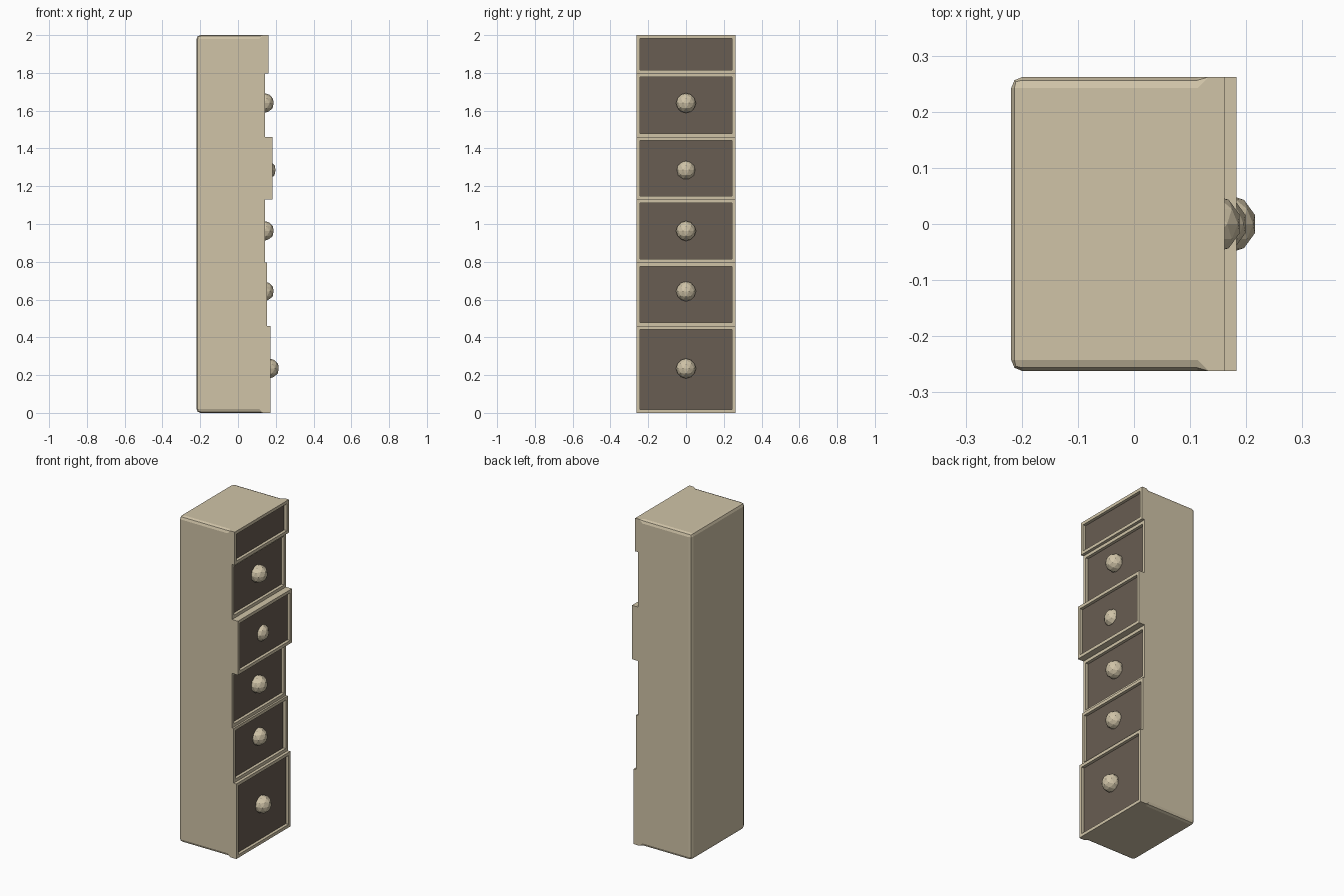
import bpy, bmesh
from mathutils import Vector

if "Cube" in bpy.data.objects:
    bpy.data.objects.remove(bpy.data.objects["Cube"])

HY, BACK, FRONT, H, BEV = 0.262, -0.219, 0.133, 2.0, 0.02


def material(name, color):
    m = bpy.data.materials.new(name)
    m.diffuse_color = (*color, 1)
    m.use_nodes = True
    m.node_tree.nodes["Principled BSDF"].inputs["Base Color"].default_value = m.diffuse_color
    return m


cream = material("cream_wood", (0.63, 0.55, 0.39))
brown = material("dark_wood", (0.14, 0.11, 0.085))


def finish(bm, name, mats):
    bmesh.ops.recalc_face_normals(bm, faces=bm.faces)
    me = bpy.data.meshes.new(name)
    bm.to_mesh(me)
    bm.free()
    for m in mats:
        me.materials.append(m)
    ob = bpy.data.objects.new(name, me)
    bpy.context.collection.objects.link(ob)
    return ob


def box(x0, x1, y0, y1, z0, z1):
    bm = bmesh.new()
    bmesh.ops.create_cube(bm, size=1)
    bmesh.ops.scale(bm, vec=(x1 - x0, y1 - y0, z1 - z0), verts=bm.verts)
    bmesh.ops.translate(bm, vec=((x0 + x1) / 2, (y0 + y1) / 2, (z0 + z1) / 2), verts=bm.verts)
    return bm


def face_along_x(bm, sign):
    return max(bm.faces, key=lambda f: f.calc_center_median().x * sign)


# Cabinet shell: rounded edges, open front
bm = box(BACK, FRONT - 0.02, -HY, HY, 0, H)
front_edges = set(face_along_x(bm, 1).edges)
bmesh.ops.delete(bm, geom=[face_along_x(bm, 1)], context='FACES_ONLY')
bmesh.ops.bevel(bm, geom=[e for e in bm.edges if e not in front_edges],
                offset=BEV, segments=2, profile=0.5, affect='EDGES')

# Rounded edges run out to square corners at the front
rim = [e for e in bm.edges if e.is_boundary]
ext = bmesh.ops.extrude_edge_only(bm, edges=rim)
for v in [g for g in ext["geom"] if isinstance(g, bmesh.types.BMVert)]:
    v.co = Vector((FRONT, HY if v.co.y > 0 else -HY, H if v.co.z > H / 2 else 0))
bmesh.ops.remove_doubles(bm, verts=bm.verts, dist=1e-5)
finish(bm, "cabinet_body", [cream])

# Drawers: bottom z, top z, front x, knob z, knob centre x
drawers = [
    (0.0, 0.46, 0.172, 0.235, 0.165),
    (0.46, 0.795, 0.154, 0.643, 0.138),
    (0.795, 1.13, 0.143, 0.963, 0.138),
    (1.13, 1.46, 0.183, 1.285, 0.148),
    (1.46, 1.797, 0.143, 1.64, 0.138),
    (1.797, 2.0, 0.161, None, None),
]
for i, (z0, z1, x, kz, kx) in enumerate(drawers, 1):
    # Drawer front with recessed dark panel
    bm = box(FRONT - 0.001, x, -HY, HY, z0, z1)
    bmesh.ops.delete(bm, geom=[face_along_x(bm, -1)], context='FACES_ONLY')
    panel = face_along_x(bm, 1)
    bmesh.ops.inset_region(bm, faces=[panel], thickness=0.027)
    panel = bmesh.ops.extrude_discrete_faces(bm, faces=[panel])["faces"][0]
    bmesh.ops.translate(bm, vec=(-0.018, 0, 0), verts=panel.verts)
    panel.material_index = 1
    finish(bm, f"drawer_{i}", [cream, brown])
    # Faceted round knob
    if kz:
        bm = bmesh.new()
        bmesh.ops.create_icosphere(bm, subdivisions=2, radius=0.053)
        bmesh.ops.translate(bm, vec=(kx, 0, kz), verts=bm.verts)
        finish(bm, f"knob_{i}", [cream])
